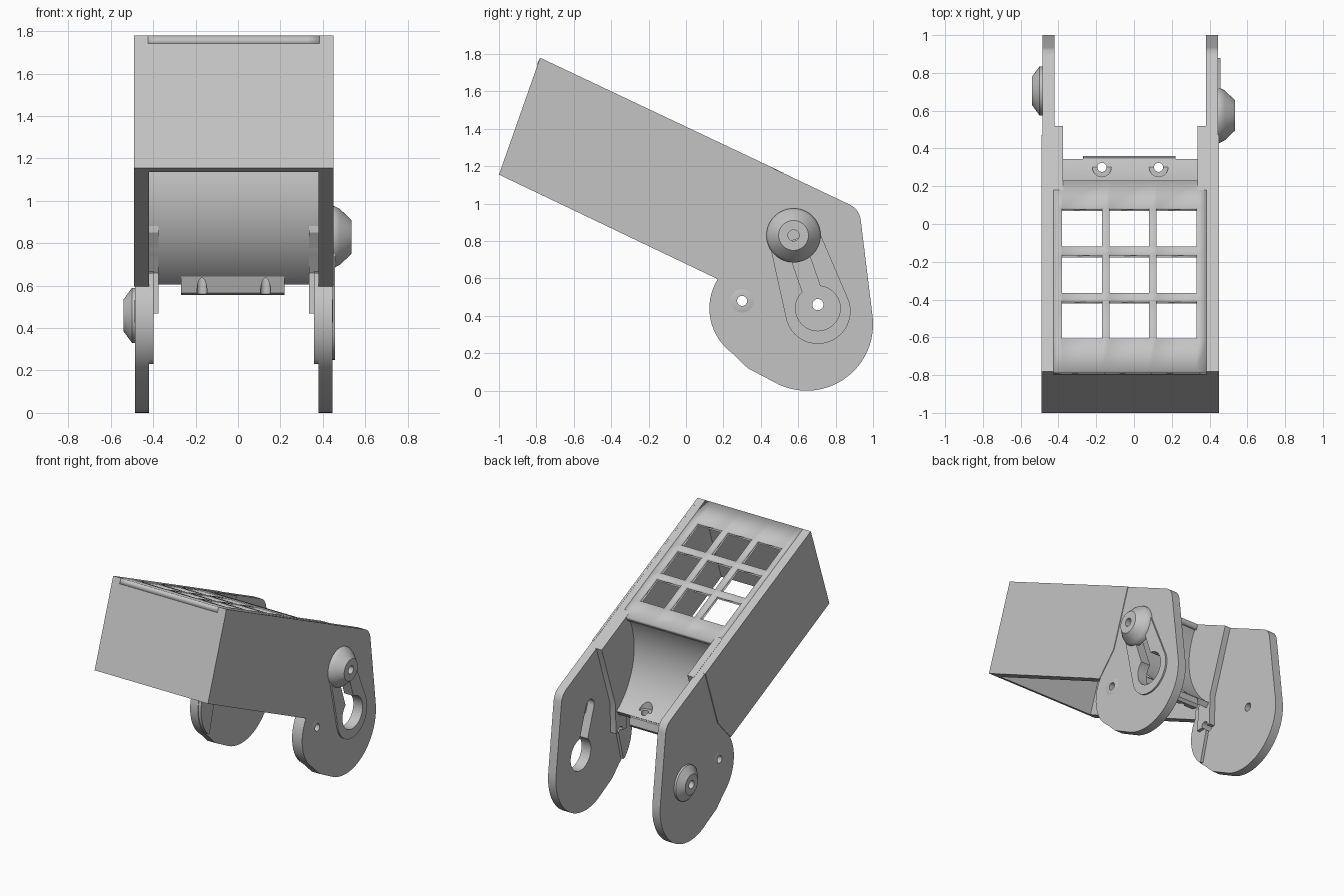
import bpy, bmesh
from math import sin, cos, radians, pi
from mathutils import Vector
from mathutils.geometry import convex_hull_2d

old = bpy.data.objects.get("Cube")
if old:
    bpy.data.objects.remove(old, do_unlink=True)

GREY = (0.55, 0.55, 0.55, 1)
mat = bpy.data.materials.new("light grey")
mat.use_nodes = True
mat.diffuse_color = GREY
mat.node_tree.nodes["Principled BSDF"].inputs["Base Color"].default_value = GREY

MID = -0.02                              # middle plane of the bracket
OUT, IN, SKIN = 0.465, 0.40, 0.47        # half widths of plates and box
parts = []


def finish(name, bm):
    bmesh.ops.recalc_face_normals(bm, faces=bm.faces)
    mesh = bpy.data.meshes.new(name)
    bm.to_mesh(mesh)
    bm.free()
    mesh.materials.append(mat)
    ob = bpy.data.objects.new(name, mesh)
    bpy.context.collection.objects.link(ob)
    parts.append(ob)
    return ob


def prism(name, pts, x0, x1):
    """Side profile in (y, z), extruded from x0 to x1 off the middle plane."""
    bm = bmesh.new()
    face = bm.faces.new([bm.verts.new((MID + x0, y, z)) for y, z in pts])
    ext = bmesh.ops.extrude_face_region(bm, geom=[face])["geom"]
    moved = [v for v in ext if isinstance(v, bmesh.types.BMVert)]
    bmesh.ops.translate(bm, verts=moved, vec=(x1 - x0, 0, 0))
    return finish(name, bm)


def lathe(name, y, z, profile, side, seg=48):
    """Closed ring profile of (radius, offset) spun about an x axis."""
    bm = bmesh.new()
    rings = [[bm.verts.new((MID + side * h, y + r * cos(2 * pi * i / seg),
                            z + r * sin(2 * pi * i / seg))) for i in range(seg)]
             for r, h in profile]
    for k, a in enumerate(rings):
        b = rings[(k + 1) % len(rings)]
        for i in range(seg):
            j = (i + 1) % seg
            bm.faces.new((a[i], a[j], b[j], b[i]))
    return finish(name, bm)


def arc(c, r, a0, a1, n=16):
    angles = [radians(a0 + (a1 - a0) * i / n) for i in range(n + 1)]
    return [(c[0] + r * cos(a), c[1] + r * sin(a)) for a in angles]


def circle(c, r, n=40):
    return arc(c, r, 0, 360, n)[:-1]


def hull(c1, r1, c2, r2):
    pts = [Vector(p) for p in circle(c1, r1) + circle(c2, r2)]
    return [tuple(pts[i]) for i in convex_hull_2d(pts)]


def cut(ob, cutter):
    mod = ob.modifiers.new("cut", 'BOOLEAN')
    mod.operation = 'DIFFERENCE'
    mod.solver = 'EXACT'
    mod.object = cutter
    bpy.context.view_layer.objects.active = ob
    bpy.ops.object.modifier_apply(modifier=mod.name)
    parts.remove(cutter)
    bpy.data.objects.remove(cutter, do_unlink=True)


def upright(name, x, y, r, z0, z1):
    bm = bmesh.new()
    bmesh.ops.create_cone(bm, cap_ends=True, segments=32, radius1=r, radius2=r, depth=z1 - z0)
    bmesh.ops.translate(bm, verts=bm.verts, vec=(x, y, (z0 + z1) / 2))
    return finish(name, bm)


PIVOT, PEG, SCREW = (0.705, 0.46), (0.575, 0.83), (0.30, 0.48)

# Profiles of the side plates, box skins and inner thickenings
outline = ([(-0.78, 1.78)] + arc((0.83, 0.90), 0.105, 63, 8, 8)
           + arc((0.645, 0.355), 0.355, 8, -115, 32) + [(0.33, 0.12)]
           + arc((0.42, 0.44), 0.295, 235, 148) + [(-1, 1.155)])
skin = [(-0.78, 1.78), (0.47, 1.189), (0.32, 0.76), (0.17, 0.597), (-1, 1.155)]
pad = [(0.18, 1.326), (0.52, 1.165), (0.36, 0.70), (0.35, 0.47),
       (0.22, 0.47), (0.24, 0.66), (0.12, 0.85), (0.12, 1.15)]
lobe = [(0.18, 0.66), (0.35, 0.68), (0.23, 0.23)] + arc((0.42, 0.44), 0.29, 225, 150)

for s, side in ((-1, "right"), (1, "left")):
    plate = prism(side + "_side_plate", outline, s * IN, s * OUT)
    prism(side + "_box_skin", skin, s * (OUT - 0.01), s * SKIN)
    inner = prism(side + "_inner_pad", pad, s * 0.355, s * (IN + 0.01))
    front = prism(side + "_lower_lobe", lobe, s * 0.378, s * (IN + 0.01))
    for ob in (plate, inner, front):
        cut(ob, prism("cutter", circle(SCREW, 0.027), s * 0.3, s * 0.6))
    lathe(side + "_screw_rim", *SCREW,
          [(0.027, 0.455), (0.027, 0.469), (0.045, 0.469), (0.062, 0.465), (0.062, 0.455)], s)

    if s < 0:
        # Pivot boss low on the right plate
        cut(plate, prism("cutter", circle(PIVOT, 0.03), -0.3, -0.6))
        lathe("right_pivot_boss", *PIVOT,
              [(0.03, 0.455), (0.03, 0.52), (0.075, 0.52), (0.13, 0.48), (0.13, 0.455)], s)
    else:
        # Raised teardrop with a keyhole, and a peg above it
        rim = prism("left_keyhole_rim", hull(PEG, 0.135, (0.705, 0.425), 0.175),
                    OUT - 0.01, OUT + 0.012)
        for ob in (plate, rim):
            cut(ob, prism("cutter", circle((0.705, 0.44), 0.12), 0.3, 0.6))
            cut(ob, prism("cutter", hull((0.595, 0.76), 0.05, (0.685, 0.5), 0.05), 0.3, 0.6))
        lathe("left_peg", *PEG,
              [(0.03, 0.455), (0.03, 0.555), (0.08, 0.555), (0.132, 0.50), (0.145, 0.475),
               (0.145, 0.455)], s)

# Top panel with a three by three grid of windows
xs = [-0.425, -0.38, -0.17, -0.13, 0.08, 0.12, 0.33, 0.385]
ys = [-0.78, -0.605, -0.41, -0.365, -0.165, -0.12, 0.085, 0.23]
ys[1:7] = [-0.605, -0.405, -0.365, -0.16, -0.12, 0.085]
bm = bmesh.new()
grid = [[bm.verts.new((x, y, 1.78 - 0.473 * (y + 0.78))) for x in xs] for y in ys]
for j in range(7):
    for i in range(7):
        if not (i % 2 and j % 2):
            bm.faces.new((grid[j][i], grid[j][i + 1], grid[j + 1][i + 1], grid[j + 1][i]))
top = finish("window_panel", bm)
if top.data.polygons[0].normal.z < 0:
    top.data.flip_normals()
solid = top.modifiers.new("thickness", 'SOLIDIFY')
solid.thickness = 0.04
solid.offset = -1

# Closed front end of the box
prism("front_panel", [(-0.78, 1.78), (-1, 1.155), (-0.962, 1.137), (-0.742, 1.762)],
      -IN - 0.005, IN + 0.005)

# Curved rear wall with two sunk screw holes and a tab below
CENTRE = (0.626, 1.04)
curve = arc(CENTRE, 0.49, 148, 235, 28) + arc(CENTRE, 0.53, 235, 148, 28)
wall = prism("curved_rear_wall", curve, -IN - 0.005, IN + 0.005)
tab = prism("rear_tab", [(0.27, 0.655), (0.30, 0.565), (0.345, 0.555), (0.36, 0.575),
                         (0.35, 0.63), (0.31, 0.66)], -0.25, 0.24)
for x in (-0.17, 0.13):
    for ob in (wall, tab):
        cut(ob, upright("cutter", x, 0.30, 0.05, 0.672, 0.80))
        cut(ob, upright("cutter", x, 0.30, 0.024, 0.40, 0.80))

# Soft shading on the round parts
bpy.ops.object.select_all(action='DESELECT')
for ob in parts:
    ob.select_set(True)
bpy.context.view_layer.objects.active = parts[0]
bpy.ops.object.shade_smooth_by_angle(angle=radians(30))
